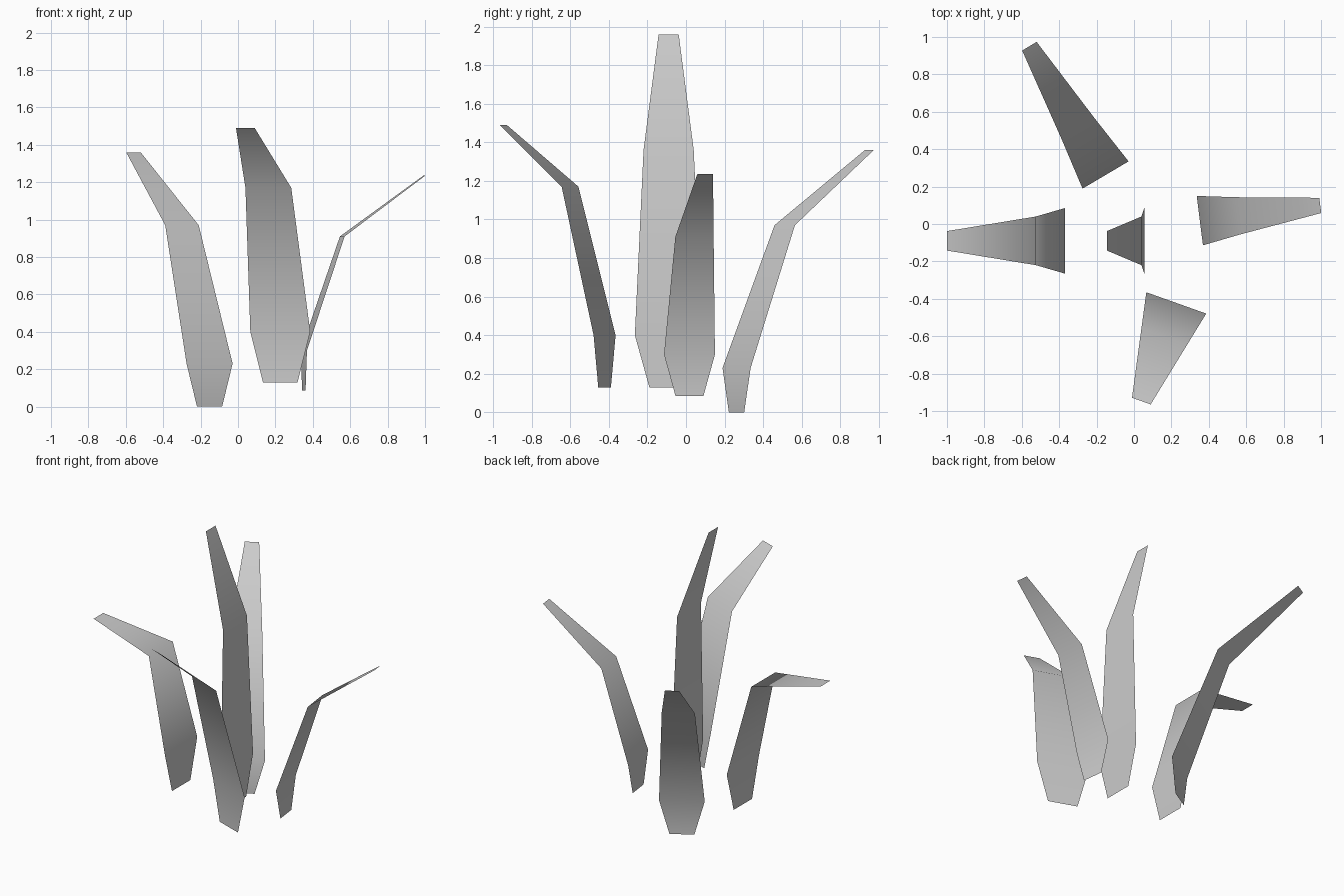
import bpy
from math import cos, sin, radians

if "Cube" in bpy.data.objects:
    bpy.data.objects.remove(bpy.data.objects["Cube"])


def blade(name, centre, angle, rows):
    """Folded leaf: rows are (outward offset, height, half width)."""
    a = radians(angle)
    out, side = (cos(a), sin(a)), (sin(a), -cos(a))
    verts = []
    for offset, z, half in rows:
        for s in (half, -half):
            verts.append((centre[0] + out[0] * offset + side[0] * s,
                          centre[1] + out[1] * offset + side[1] * s, z))
    faces = [(i, i + 1, i + 3, i + 2) for i in range(0, len(verts) - 2, 2)]
    mesh = bpy.data.meshes.new(name)
    mesh.from_pydata(verts, [], faces)
    mesh.shade_smooth()
    obj = bpy.data.objects.new(name, mesh)
    bpy.context.collection.objects.link(obj)


# Back blade
blade("back_blade", (-0.152, 0.262), 120.6,
      [(0, 0, .078), (0, .23, .143), (.29, .97, .104), (.80, 1.36, .045)])
# Front blade
blade("front_blade", (0.226, -0.422), -109.6,
      [(0, .13, .098), (0, .40, .17), (.19, 1.17, .13), (.557, 1.49, .053)])
# Right blade
blade("right_blade", (0.352, 0.018), 7.2,
      [(0, .085, .073), (0, .30, .133), (.207, .91, .10), (.649, 1.235, .041)])
# Left drooping blade
blade("left_blade", (-0.37, -0.09), 180,
      [(0, .13, .10), (0, .40, .175), (.155, 1.03, .13), (.63, 1.13, .052)])
# Tall central blade
blade("centre_blade", (0.055, -0.09), 180,
      [(0, .13, .10), (0, .40, .175), (.015, 1.36, .13), (.20, 1.96, .052)])
